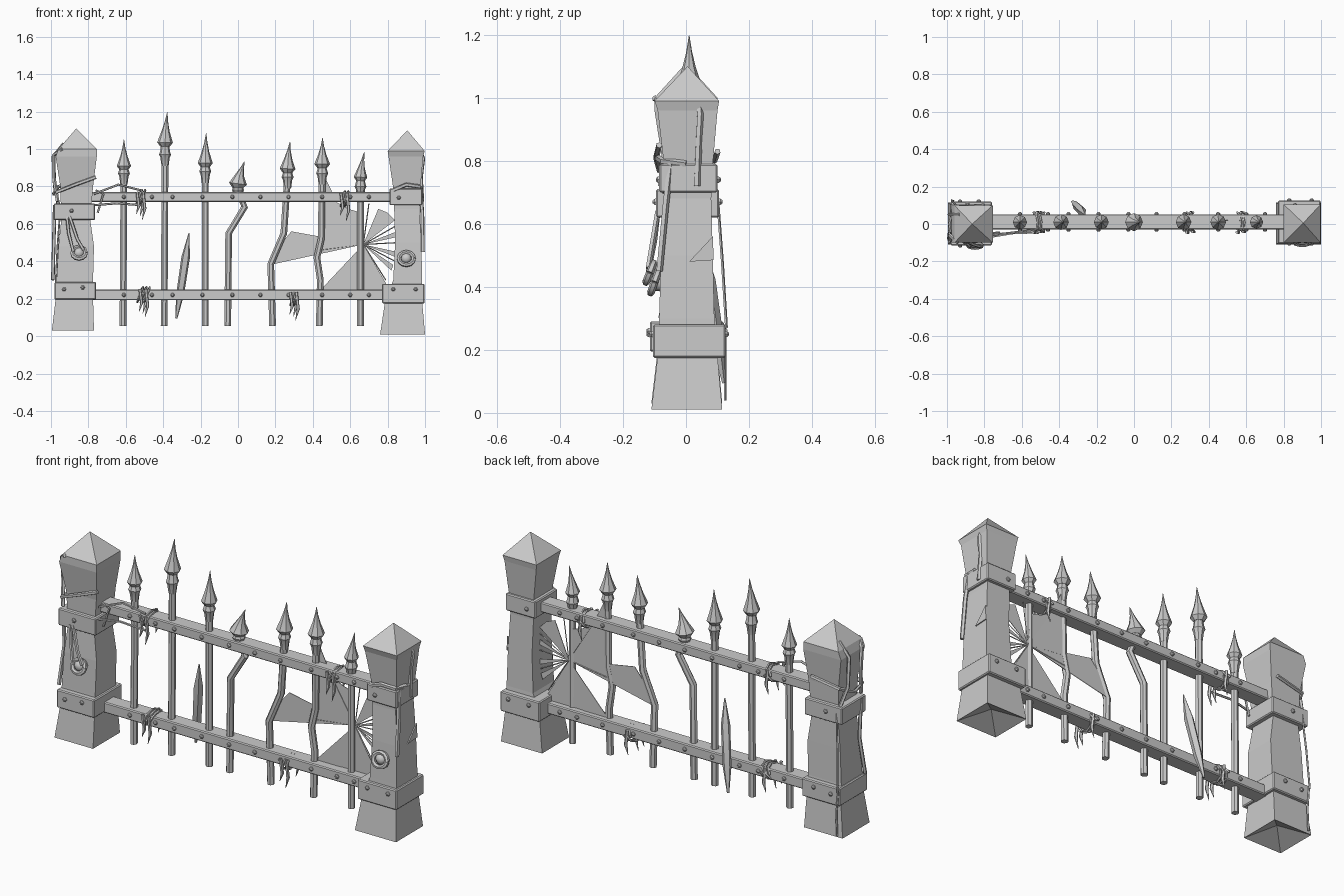
import bpy, bmesh, math
from mathutils import Vector

stone = bpy.data.materials.new("plain grey")
stone.diffuse_color = (0.6, 0.6, 0.6, 1)


def finish(name, bm, smooth=None):
    bmesh.ops.recalc_face_normals(bm, faces=bm.faces)
    me = bpy.data.meshes.new(name)
    bm.to_mesh(me)
    bm.free()
    me.materials.append(stone)
    ob = bpy.data.objects.new(name, me)
    bpy.context.collection.objects.link(ob)
    if smooth:
        bpy.ops.object.select_all(action='DESELECT')
        ob.select_set(True)
        bpy.context.view_layer.objects.active = ob
        bpy.ops.object.shade_smooth_by_angle(angle=math.radians(smooth))
    return ob


def add_tube(bm, pts, radii, sides=6):
    """Sweep a ring along a path, with one radius per point."""
    pts = [Vector(p) for p in pts]
    if not isinstance(radii, (list, tuple)):
        radii = [radii] * len(pts)
    rings, u = [], None
    for i, p in enumerate(pts):
        t = (pts[min(i + 1, len(pts) - 1)] - pts[max(i - 1, 0)]).normalized()
        if u is None:
            u = Vector((0, 1, 0)) if abs(t.y) < 0.8 else Vector((1, 0, 0))
        u = (u - t * u.dot(t)).normalized()
        v = t.cross(u)
        rings.append([bm.verts.new(p + radii[i] * (math.cos(a) * u + math.sin(a) * v))
                      for a in (math.tau * k / sides for k in range(sides))])
    for a, b in zip(rings, rings[1:]):
        for k in range(sides):
            j = (k + 1) % sides
            bm.faces.new((a[k], a[j], b[j], b[k]))
    bm.faces.new(rings[0])
    bm.faces.new(rings[-1])


def tubes(name, paths, radii, sides=6, smooth=50):
    bm = bmesh.new()
    for p in paths:
        add_tube(bm, p, radii, sides)
    return finish(name, bm, smooth)


def loft(name, sections, tip=None, hollow=None):
    """Rectangular sections (z, x0, x1, y0, y1), optional peak and raised underside."""
    bm = bmesh.new()
    rings = [[bm.verts.new((x, y, z)) for x, y in ((x0, y0), (x1, y0), (x1, y1), (x0, y1))]
             for z, x0, x1, y0, y1 in sections]
    for a, b in zip(rings, rings[1:]):
        for k in range(4):
            j = (k + 1) % 4
            bm.faces.new((a[k], a[j], b[j], b[k]))
    for ring, apex in ((rings[0], hollow), (rings[-1], tip)):
        if apex:
            c = bm.verts.new(apex)
            for k in range(4):
                bm.faces.new((ring[k], ring[(k + 1) % 4], c))
        else:
            bm.faces.new(ring)
    return finish(name, bm)


def box(name, x0, x1, y0, y1, z0, z1, bevel=0.005):
    ob = loft(name, [(z0, x0, x1, y0, y1), (z1, x0, x1, y0, y1)])
    m = ob.modifiers.new("worn edges", 'BEVEL')
    m.width, m.segments = bevel, 1
    return ob


# Stone posts with pinched waists and peaked caps
loft("left_post", [(0.03, -0.995, -0.77, -0.11, 0.115), (0.2, -0.975, -0.775, -0.09, 0.1),
                   (0.3, -0.97, -0.775, -0.085, 0.09), (0.48, -0.96, -0.77, -0.08, 0.085),
                   (0.62, -0.945, -0.79, -0.07, 0.08), (0.8, -0.95, -0.775, -0.075, 0.085),
                   (0.96, -0.975, -0.755, -0.1, 0.1), (1.0, -0.96, -0.755, -0.1, 0.1)],
     (-0.865, 0.0, 1.11), (-0.88, 0, 0.09))
loft("right_post", [(0.01, 0.76, 1.0, -0.11, 0.115), (0.18, 0.785, 0.985, -0.09, 0.1),
                    (0.3, 0.83, 0.985, -0.085, 0.09), (0.5, 0.84, 0.98, -0.08, 0.085),
                    (0.68, 0.835, 0.97, -0.07, 0.08), (0.79, 0.83, 0.975, -0.07, 0.085),
                    (0.96, 0.805, 0.99, -0.09, 0.1), (0.99, 0.80, 0.998, -0.1, 0.105)],
     (0.905, 0.005, 1.1), (0.88, 0, 0.07))

# Metal collars
box("left_lower_collar", -0.98, -0.76, -0.115, 0.12, 0.195, 0.29)
box("left_upper_collar", -0.985, -0.765, -0.095, 0.105, 0.62, 0.71)
box("right_lower_collar", 0.77, 0.998, -0.105, 0.125, 0.175, 0.28)
box("right_upper_collar", 0.81, 0.985, -0.085, 0.1, 0.7, 0.79)

# Horizontal rails
box("upper_rail", -0.79, 0.84, -0.03, 0.052, 0.718, 0.77)
box("lower_rail", -0.79, 0.81, -0.03, 0.052, 0.192, 0.248)

# Studs on both faces of rails and collars
bm = bmesh.new()
spots = [(x, -0.03, 0.052, z) for z in (0.744, 0.22)
         for x in (-0.61, -0.46, -0.35, -0.19, -0.03, 0.12, 0.27, 0.45, 0.6, 0.7)]
spots += [(-0.93, -0.115, 0.12, 0.25), (-0.83, -0.115, 0.12, 0.26), (-0.89, -0.095, 0.105, 0.67),
          (0.83, -0.105, 0.125, 0.25), (0.95, -0.105, 0.125, 0.25), (0.86, -0.085, 0.1, 0.74)]
for x, yf, yb, z in spots:
    for y, d in ((yf, -1), (yb, 1)):
        add_tube(bm, [(x, y - d * 0.004, z), (x, y + d * 0.005, z), (x, y + d * 0.011, z)],
                 [0.012, 0.011, 0.005], 6)
finish("studs", bm)

# Upright bars: (x, z) path, head base height, tip position, head radius
Y = 0.01
bars = [
    ([(-0.615, 0.055), (-0.61, 0.87)], 0.90, (-0.61, 1.05), 0.038),
    ([(-0.395, 0.055), (-0.39, 0.97)], 1.025, (-0.378, 1.198), 0.042),
    ([(-0.175, 0.055), (-0.175, 0.88)], 0.915, (-0.17, 1.085), 0.04),
    ([(-0.055, 0.055), (-0.05, 0.55), (0.035, 0.69), (0.0, 0.78)], 0.805, (0.035, 0.935), 0.048),
    ([(0.185, 0.055), (0.175, 0.385), (0.245, 0.55), (0.265, 0.85)], 0.885, (0.278, 1.04), 0.042),
    ([(0.435, 0.055), (0.44, 0.3), (0.422, 0.42), (0.445, 0.52), (0.45, 0.87)], 0.91, (0.452, 1.06), 0.042),
    ([(0.655, 0.055), (0.655, 0.8)], 0.84, (0.675, 0.985), 0.036)]
for i, (path, zb, tip, r) in enumerate(bars, 1):
    tubes(f"bar_{i}", [[(x, Y, z) for x, z in path]], 0.0185, 7, 40)
    x, z = path[-1]
    dx, h = tip[0] - x, tip[1] - zb
    # flared socket with a ring, then the spear head
    tubes(f"socket_{i}", [[(x, Y, z - 0.06), (x, Y, z - 0.015), (x, Y, z), (x, Y, z + 0.015), (x, Y, zb + 0.01)]],
          [0.019, 0.025, 0.032, 0.027, 0.019], 8, 30)
    tubes(f"spear_head_{i}", [[(x, Y, zb - 0.012), (x, Y, zb + 0.01), (x + dx * 0.25, Y, zb + h * 0.42),
                              (x + dx * 0.6, Y, zb + h * 0.7), (tip[0], Y, tip[1])]],
          [r * 0.6, r, r * 0.5, r * 0.22, 0.001], 8, 30)

# Loose broken bar leaning behind the rails
tubes("broken_bar", [[(-0.33, 0.12, 0.095), (-0.31, 0.1, 0.22), (-0.28, 0.07, 0.42), (-0.262, 0.05, 0.55)]],
      [0.006, 0.022, 0.024, 0.003], 5, 20)

# Torn web sheets fanning out from a hub
hub = (0.67, 0.49)
sheets = [[(0.19, 0.385), (0.235, 0.5), (0.285, 0.56)], [(0.44, 0.515), (0.46, 0.86), (0.53, 0.715)],
          [(0.53, 0.715), (0.59, 0.68), (0.66, 0.66)], [(0.43, 0.235), (0.6, 0.25), (0.81, 0.25)],
          [(0.75, 0.68), (0.8, 0.66), (0.84, 0.62)], [(0.85, 0.56), (0.85, 0.53)],
          [(0.85, 0.45), (0.85, 0.42)], [(0.83, 0.38), (0.82, 0.35)]]
bm = bmesh.new()
for s in sheets:
    bm.faces.new([bm.verts.new((x, y, z)) for x, y, z in
                  [(hub[0], 0.02, hub[1])] + [(x, 0.022, z) for x, z in s]])
web = finish("web_sheets", bm)
web.modifiers.new("thin", 'SOLIDIFY').thickness = 0.003
tubes("web_strands", [[(hub[0], 0.02, hub[1]), (x, 0.02, z)] for x, z in
                      ((0.845, 0.59), (0.85, 0.5), (0.84, 0.4), (0.7, 0.71), (0.79, 0.3), (0.44, 0.46))],
      0.003, 4)


def wrap(name, x, zc, turns, slant=0.015):
    """Cord wound round a rail with hanging pointed ends."""
    n = turns * 8
    coil = [(x + 0.018 * (i / 8 - turns / 2) + slant * math.sin(math.tau * i / 8),
             0.011 + 0.052 * math.cos(math.tau * i / 8), zc + 0.04 * math.sin(math.tau * i / 8))
            for i in range(n + 1)]
    tubes(name + "_coil", [coil], 0.006, 5)
    for k, (dx, y, l) in enumerate(((-0.02, -0.045, 0.09), (0.012, -0.042, 0.12), (0.0, 0.06, 0.1))):
        tubes(f"{name}_end_{k}", [[(x + dx, y, zc + 0.03), (x + dx + 0.01, y, zc - l * 0.5),
                                  (x + dx - 0.004, y, zc - l)]], [0.008, 0.009, 0.001], 5)


wrap("wrap_low_left", -0.505, 0.222, 3, 0.02)
wrap("wrap_low_right", 0.3, 0.205, 2)
wrap("wrap_high_right", 0.57, 0.735, 2)
wrap("wrap_high_left", -0.52, 0.742, 2, 0.02)

# Cords from the left post to the rail
tubes("rail_cords", [[(-0.77, -0.06, 0.76), (-0.64, -0.045, 0.81), (-0.52, -0.03, 0.78)],
                     [(-0.77, -0.07, 0.7), (-0.65, -0.05, 0.71), (-0.51, -0.045, 0.7)],
                     [(-0.76, -0.05, 0.78), (-0.72, -0.045, 0.76), (-0.75, -0.05, 0.66)]], 0.006, 5)

# Rings hung on the post fronts, with their cords
for side, cx, cy, cz, r in (("left", -0.85, -0.115, 0.445, 0.036), ("right", 0.9, -0.1, 0.415, 0.04)):
    ring = [(cx + r * math.cos(a), cy + 0.012 * math.sin(a), cz + r * 0.85 * math.sin(a))
            for a in (math.tau * i / 12 for i in range(13))]
    tubes(side + "_ring", [ring], 0.012, 6)
    tubes(side + "_ring_core", [[(cx, cy + 0.035, cz), (cx, cy, cz), (cx, cy - 0.012, cz)]],
          [0.03, 0.028, 0.012], 8)
tubes("ring_cords", [[(-0.915, -0.09, 0.64), (-0.905, -0.1, 0.55), (-0.88, -0.12, 0.45)],
                     [(-0.9, -0.09, 0.64), (-0.86, -0.11, 0.52), (-0.825, -0.12, 0.46)]], 0.009, 5)

# Vines gripping the posts
tubes("left_vines", [[(-0.76, -0.085, 0.85), (-0.87, -0.095, 0.81), (-0.97, -0.085, 0.77), (-0.985, 0, 0.76),
                      (-0.96, 0.09, 0.8), (-0.8, 0.1, 0.83)],
                     [(-0.94, -0.1, 1.0), (-0.985, -0.06, 0.97), (-0.985, -0.05, 0.85), (-0.965, -0.08, 0.72)],
                     [(-0.93, 0.05, 1.03), (-0.988, 0.05, 0.96), (-0.98, 0.05, 0.8), (-0.96, 0.09, 0.7)],
                     [(-0.98, -0.06, 0.7), (-0.985, -0.04, 0.5), (-0.99, -0.08, 0.3)]], 0.01, 5)
tubes("left_back_cords", [[(-0.95, 0.1, 0.68), (-0.965, 0.115, 0.48), (-0.975, 0.128, 0.27)],
                          [(-0.975, 0.123, 0.28), (-0.965, 0.124, 0.16), (-0.97, 0.124, 0.04)]], 0.005, 5)
tubes("right_vines", [[(0.97, 0.04, 1.0), (0.99, 0.045, 0.95), (0.978, 0.04, 0.85), (0.985, 0.035, 0.72)],
                      [(0.83, -0.08, 0.78), (0.9, -0.09, 0.81), (0.97, -0.075, 0.8), (0.98, 0.0, 0.79)],
                      [(0.975, -0.05, 0.79), (0.985, -0.065, 0.66), (0.988, -0.085, 0.45)]], 0.011, 5)

# Stone chip on the right post side
bm = bmesh.new()
bm.faces.new([bm.verts.new(p) for p in ((0.986, 0.01, 0.48), (0.986, 0.088, 0.485), (0.986, 0.085, 0.56))])
finish("side_chip", bm).modifiers.new("thin", 'SOLIDIFY').thickness = 0.006
